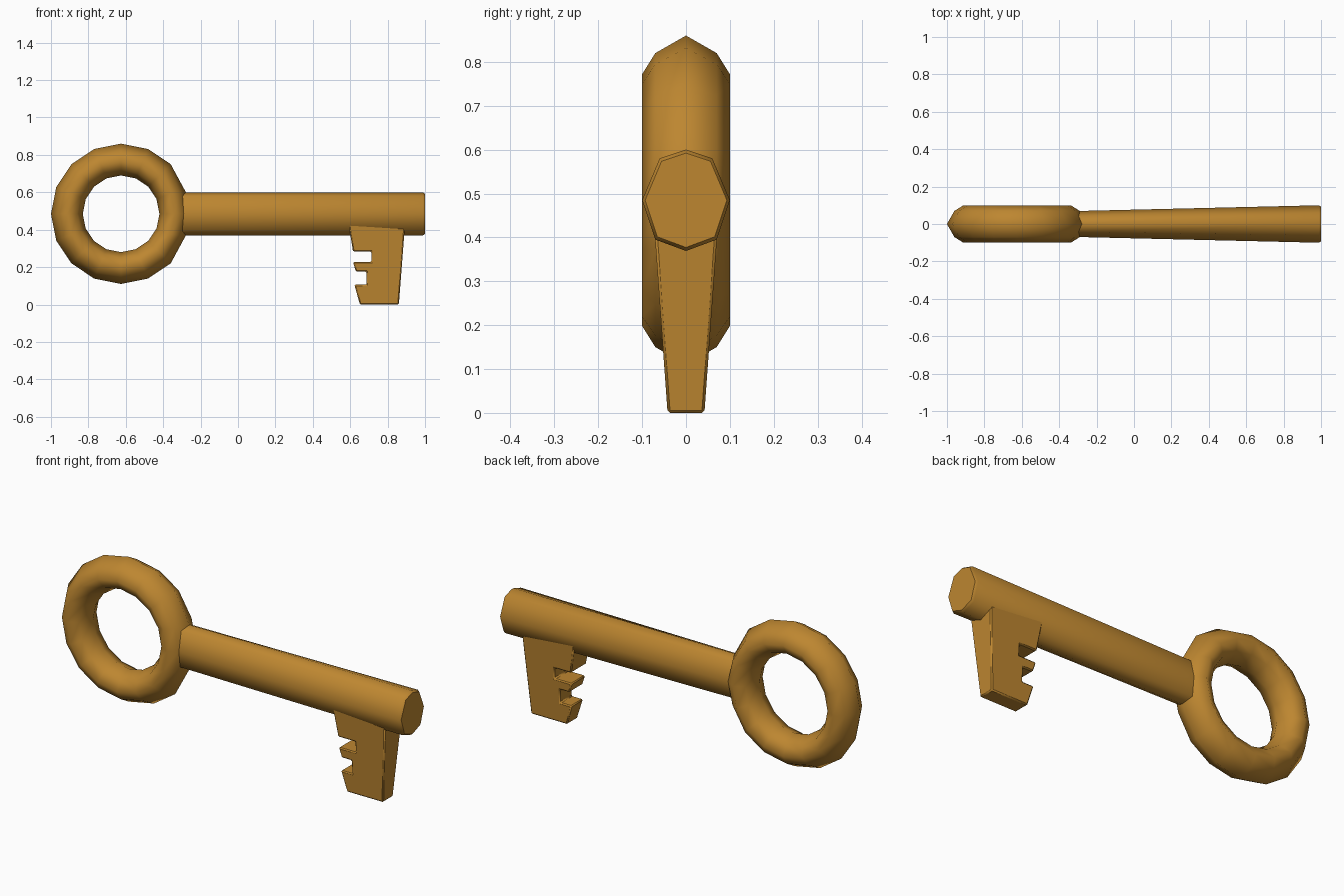
import bpy, bmesh, math

if "Cube" in bpy.data.objects:
    bpy.data.objects.remove(bpy.data.objects["Cube"])

brass = bpy.data.materials.new("aged brass")
brass.diffuse_color = (0.51, 0.24, 0.03, 1)
brass.use_nodes = True
brass.node_tree.nodes["Principled BSDF"].inputs["Base Color"].default_value = brass.diffuse_color
ZC = 0.485  # height of the shank axis


def make(name, bm, angle):
    bmesh.ops.recalc_face_normals(bm, faces=bm.faces)
    mesh = bpy.data.meshes.new(name)
    bm.to_mesh(mesh)
    bm.free()
    mesh.materials.append(brass)
    ob = bpy.data.objects.new(name, mesh)
    bpy.context.collection.objects.link(ob)
    bpy.ops.object.select_all(action='DESELECT')
    ob.select_set(True)
    bpy.context.view_layer.objects.active = ob
    bpy.ops.object.shade_smooth_by_angle(angle=math.radians(angle))
    return ob


def bridge(bm, a, b):
    for i in range(len(a)):
        j = (i + 1) % len(a)
        bm.faces.new((a[i], a[j], b[j], b[i]))


# Bow: 16-sided ring with an eight-sided section (radius, y)
section = [(0.375, 0), (0.335, 0.07), (0.287, 0.1), (0.235, 0.07),
           (0.205, 0), (0.235, -0.07), (0.287, -0.1), (0.335, -0.07)]
bm = bmesh.new()
rings = []
for i in range(16):
    a = math.tau * i / 16
    ring = []
    for r, y in section:
        x, z = r * math.cos(a), r * math.sin(a)
        if i in (1, 15) and r > 0.3:  # pinch the ring into the shank
            z = math.copysign(min(abs(z), 0.115), z)
        ring.append(bm.verts.new((-0.625 + x, y, ZC + z)))
    rings.append(ring)
for i in range(16):
    bridge(bm, rings[i], rings[(i + 1) % 16])
make("bow_ring", bm, 75)

# Shank: octagonal bar widening towards the tip, softened end
octagon = [(0, 0.115), (0.06, 0.095), (0.1, 0), (0.07, -0.09),
           (0, -0.116), (-0.07, -0.09), (-0.1, 0), (-0.06, 0.095)]
bm = bmesh.new()
loops = [[bm.verts.new((x, y * sy, ZC + z * sz)) for y, z in octagon]
         for x, sy, sz in ((-0.34, 0.69, 1), (-0.28, 0.7, 1),
                           (0.988, 1, 1), (1.0, 0.93, 0.93))]
for a, b in zip(loops, loops[1:]):
    bridge(bm, a, b)
bm.faces.new(loops[0])
bm.faces.new(loops[-1])
make("shank", bm, 50)

# Bit: notched plate tapering in thickness towards the bottom
profile = [(0.59, 0.44), (0.615, 0.283), (0.713, 0.283), (0.713, 0.227),
           (0.615, 0.227), (0.63, 0.176), (0.687, 0.176), (0.687, 0.106),
           (0.622, 0.106), (0.652, 0), (0.86, 0), (0.894, 0.44)]
bm = bmesh.new()
sides = [[bm.verts.new((x, s * (0.042 + 0.072 * z), z)) for x, z in profile]
         for s in (-1, 1)]
bridge(bm, *sides)
for side in sides:
    bm.faces.new(side)
bit = make("bit", bm, 50)
bevel = bit.modifiers.new("soft edges", 'BEVEL')
bevel.width = 0.006
bevel.segments = 1
bevel.limit_method = 'ANGLE'
